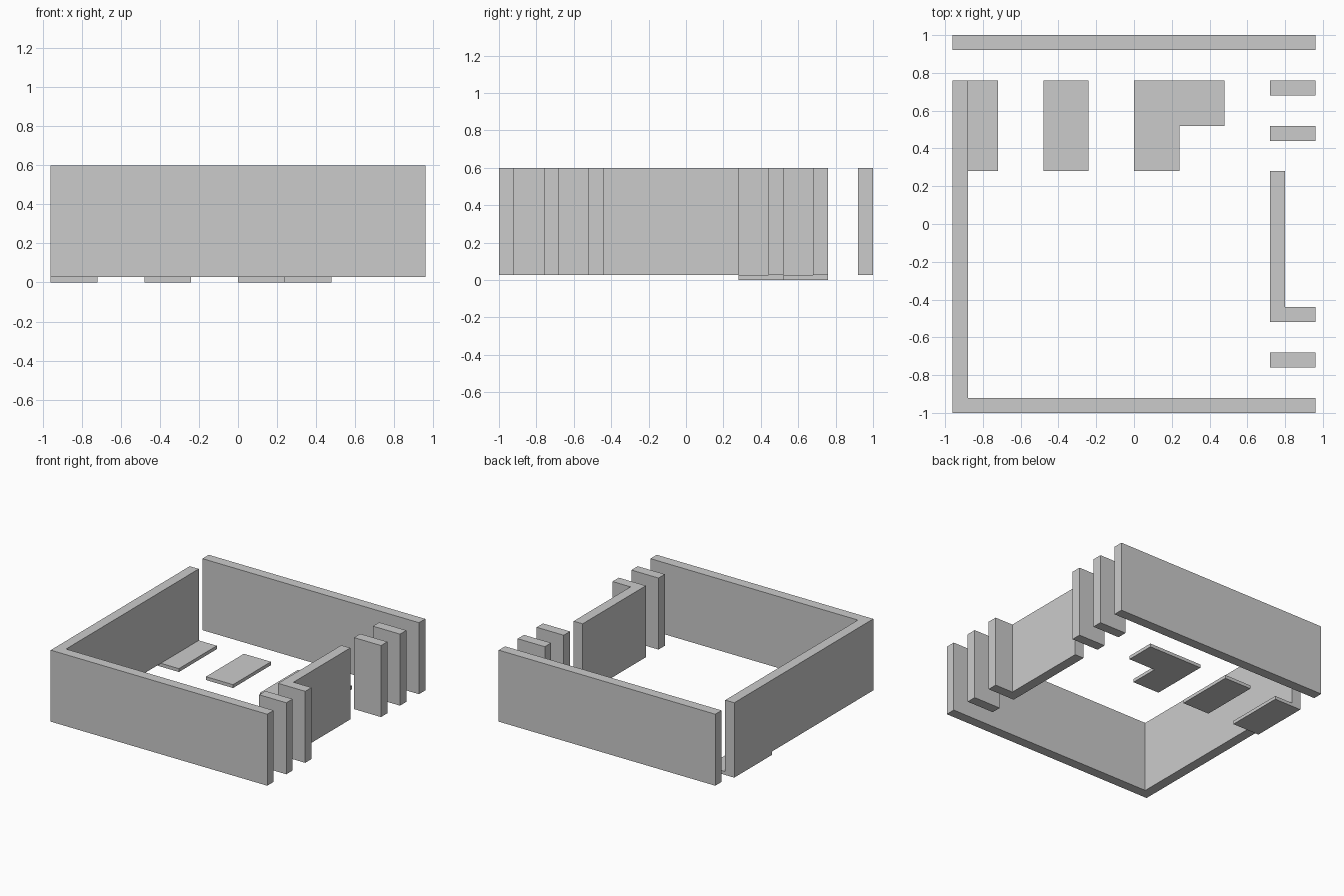
import bpy, bmesh

if "Cube" in bpy.data.objects:
    bpy.data.objects.remove(bpy.data.objects["Cube"])

TILE_TOP = 0.027
WALL_TOP = 0.60


def extrude_plan(name, outline, z0, z1):
    """Solid prism from a plan outline listed counter-clockwise."""
    bm = bmesh.new()
    face = bm.faces.new([bm.verts.new((x, y, z0)) for x, y in outline])
    top = bmesh.ops.extrude_face_region(bm, geom=[face], use_keep_orig=True)
    verts = [g for g in top["geom"] if isinstance(g, bmesh.types.BMVert)]
    bmesh.ops.translate(bm, verts=verts, vec=(0, 0, z1 - z0))
    bmesh.ops.recalc_face_normals(bm, faces=bm.faces)
    mesh = bpy.data.meshes.new(name)
    bm.to_mesh(mesh)
    bm.free()
    obj = bpy.data.objects.new(name, mesh)
    bpy.context.collection.objects.link(obj)
    return obj


def rect(x0, x1, y0, y1):
    return [(x0, y0), (x1, y0), (x1, y1), (x0, y1)]


def wall(name, outline):
    return extrude_plan(name, outline, TILE_TOP, WALL_TOP)


def tile(name, outline):
    return extrude_plan(name, outline, 0, TILE_TOP)


# Outer walls: L-shaped front/left run and separate back wall
wall("front_left_wall", [(-0.96, -1), (0.96, -1), (0.96, -0.92),
                         (-0.88, -0.92), (-0.88, 0.76), (-0.96, 0.76)])
wall("back_wall", rect(-0.96, 0.96, 0.92, 1.0))

# Right side: L-shaped partition and short fins
wall("right_partition", [(0.72, -0.52), (0.96, -0.52), (0.96, -0.44),
                         (0.80, -0.44), (0.80, 0.28), (0.72, 0.28)])
for i, y in enumerate((-0.76, 0.44, 0.68)):
    wall(f"right_fin_{i + 1}", rect(0.72, 0.96, y, y + 0.08))

# Thin floor slabs
for i, x in enumerate((-0.96, -0.48)):
    tile(f"floor_slab_{i + 1}", rect(x, x + 0.24, 0.28, 0.76))
tile("floor_slab_corner", [(0, 0.28), (0.24, 0.28), (0.24, 0.52),
                           (0.48, 0.52), (0.48, 0.76), (0, 0.76)])
